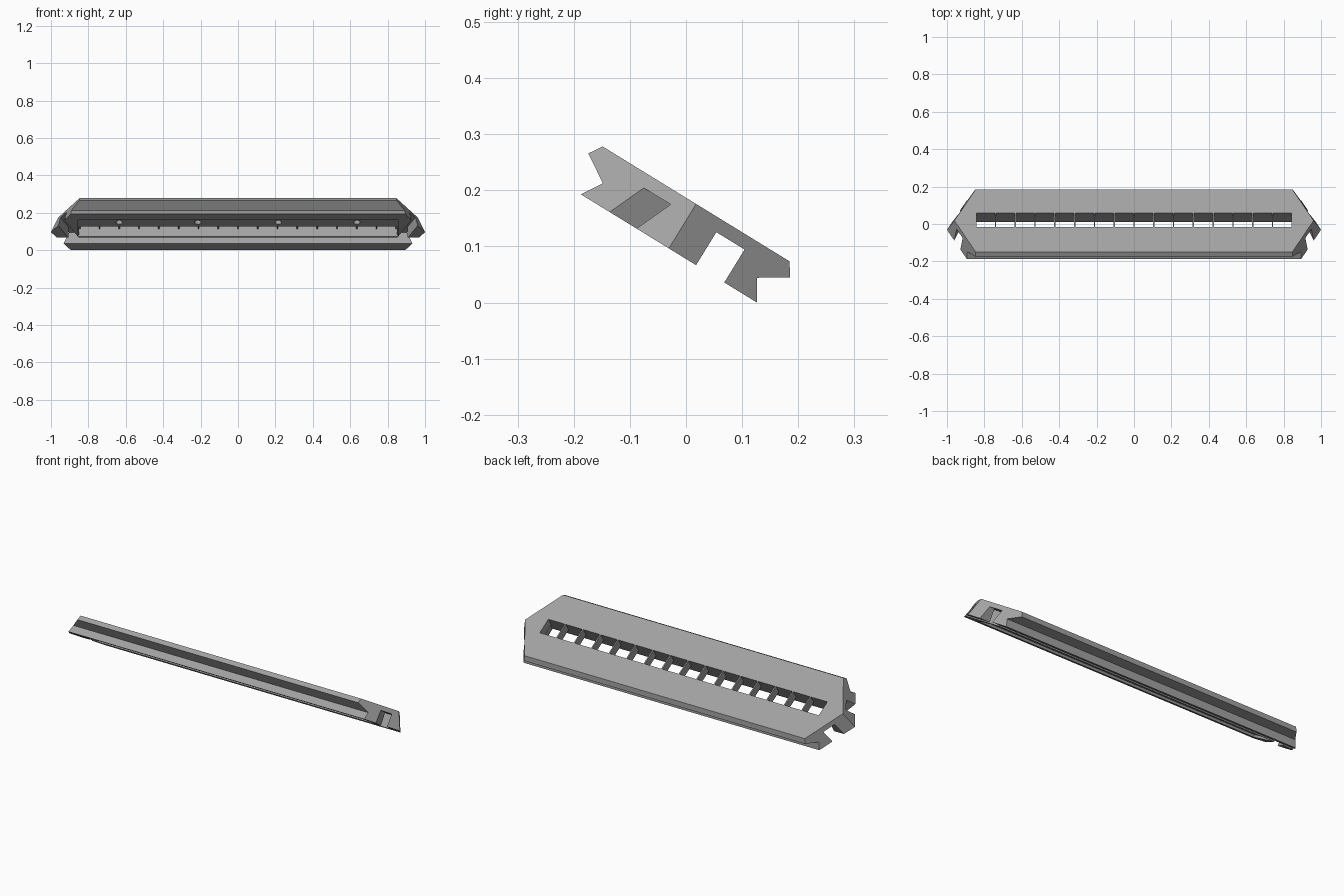
import bpy, bmesh, math
from mathutils import Matrix, Vector

if "Cube" in bpy.data.objects:
    bpy.data.objects.remove(bpy.data.objects["Cube"])

grey = bpy.data.materials.new("stone_grey")
grey.diffuse_color = (0.36, 0.36, 0.36, 1)
grey.use_nodes = True
grey.node_tree.nodes["Principled BSDF"].inputs["Base Color"].default_value = grey.diffuse_color


def make_object(name, bm):
    bmesh.ops.recalc_face_normals(bm, faces=bm.faces)
    mesh = bpy.data.meshes.new(name)
    bm.to_mesh(mesh)
    bm.free()
    obj = bpy.data.objects.new(name, mesh)
    bpy.context.collection.objects.link(obj)
    return obj


def add_box(bm, x, u, h, turn=None):
    """Box from ranges along length, slope and thickness."""
    centre = Vector([(r[0] + r[1]) / 2 for r in (x, u, h)])
    size = [r[1] - r[0] for r in (x, u, h)]
    m = Matrix.Translation(centre) @ Matrix.Diagonal((*size, 1))
    bmesh.ops.create_cube(bm, size=1, matrix=(turn or Matrix()) @ m)


# Panel body: grooved cross-section swept along the length
half = [(0.184, 0), (0.161, 0.0375), (0.211, 0.069), (0.1955, 0.093)]
profile = half + [(-u, h) for u, h in reversed(half)]
bm = bmesh.new()
face = bm.faces.new([bm.verts.new((-1.3, u, h)) for u, h in profile])
swept = bmesh.ops.extrude_face_region(bm, geom=[face])
bmesh.ops.translate(bm, vec=(2.6, 0, 0),
                    verts=[g for g in swept["geom"] if isinstance(g, bmesh.types.BMVert)])

# Pointed, flared ends: four sloping cuts
for sx in (1, -1):
    for su in (1, -1):
        cut = bmesh.ops.bisect_plane(
            bm, geom=bm.verts[:] + bm.edges[:] + bm.faces[:], dist=1e-6,
            plane_co=(sx, 0, 0), plane_no=Vector((sx, 0.577 * su, 0.43)).normalized(),
            clear_outer=True)
        edges = [g for g in cut["geom_cut"] if isinstance(g, bmesh.types.BMEdge)]
        bmesh.ops.edgeloop_fill(bm, edges=edges)
panel = make_object("panel", bm)

cutters = []

# Long channel in the underside
bm = bmesh.new()
add_box(bm, (-1.4, 1.4), (0.057, 0.116), (-0.1, 0.069))
cutters.append(make_object("long_channel_cutter", bm))

# Slanted channels leading out of the ends
bm = bmesh.new()
for s in (1, -1):
    turn = Matrix.Translation((s * 0.945, -0.096, 0)) @ Matrix.Rotation(
        math.atan2(-1, s * 0.43), 4, 'Z')
    add_box(bm, (-0.19, 0.15), (-0.026, 0.026), (-0.1, 0.0685), turn)
cutters.append(make_object("end_channel_cutter", bm))

# Shallow recess under the panel
bm = bmesh.new()
add_box(bm, (-0.855, 0.855), (-0.125, 0.047), (-0.1, 0.012))
cutters.append(make_object("recess_cutter", bm))

# Open trough below the grating bars
bm = bmesh.new()
add_box(bm, (-0.85, 0.85), (-0.04, 0.047), (-0.1, 0.047))
cutters.append(make_object("trough_cutter", bm))

# Row of sixteen grating openings
bm = bmesh.new()
pitch = 0.1058
for i in range(16):
    x = (i - 7.5) * pitch
    add_box(bm, (x - 0.0495, x + 0.0495), (-0.04, 0.047), (0.03, 0.2))
cutters.append(make_object("grating_cutter", bm))

# Four fixing holes
bm = bmesh.new()
for x in (-0.635, -0.215, 0.215, 0.635):
    bmesh.ops.create_cone(bm, cap_ends=True, segments=16, radius1=0.018, radius2=0.018,
                          depth=0.1, matrix=Matrix.Translation((x, -0.08, 0)))
cutters.append(make_object("fixing_hole_cutter", bm))

for cutter in cutters:
    mod = panel.modifiers.new(cutter.name, 'BOOLEAN')
    mod.operation = 'DIFFERENCE'
    mod.solver = 'EXACT'
    mod.object = cutter
    cutter.hide_render = True

# Bake the cuts and drop the cutters
bpy.context.view_layer.update()
deps = bpy.context.evaluated_depsgraph_get()
result = bpy.data.meshes.new_from_object(panel.evaluated_get(deps))
panel.modifiers.clear()
panel.data = result
for cutter in cutters:
    bpy.data.objects.remove(cutter)
result.materials.clear()
result.materials.append(grey)

# Tilt the panel to its resting slope
panel.rotation_euler = (math.radians(-31.57), 0, 0)
panel.location = (0, -0.0306, 0.0965)
